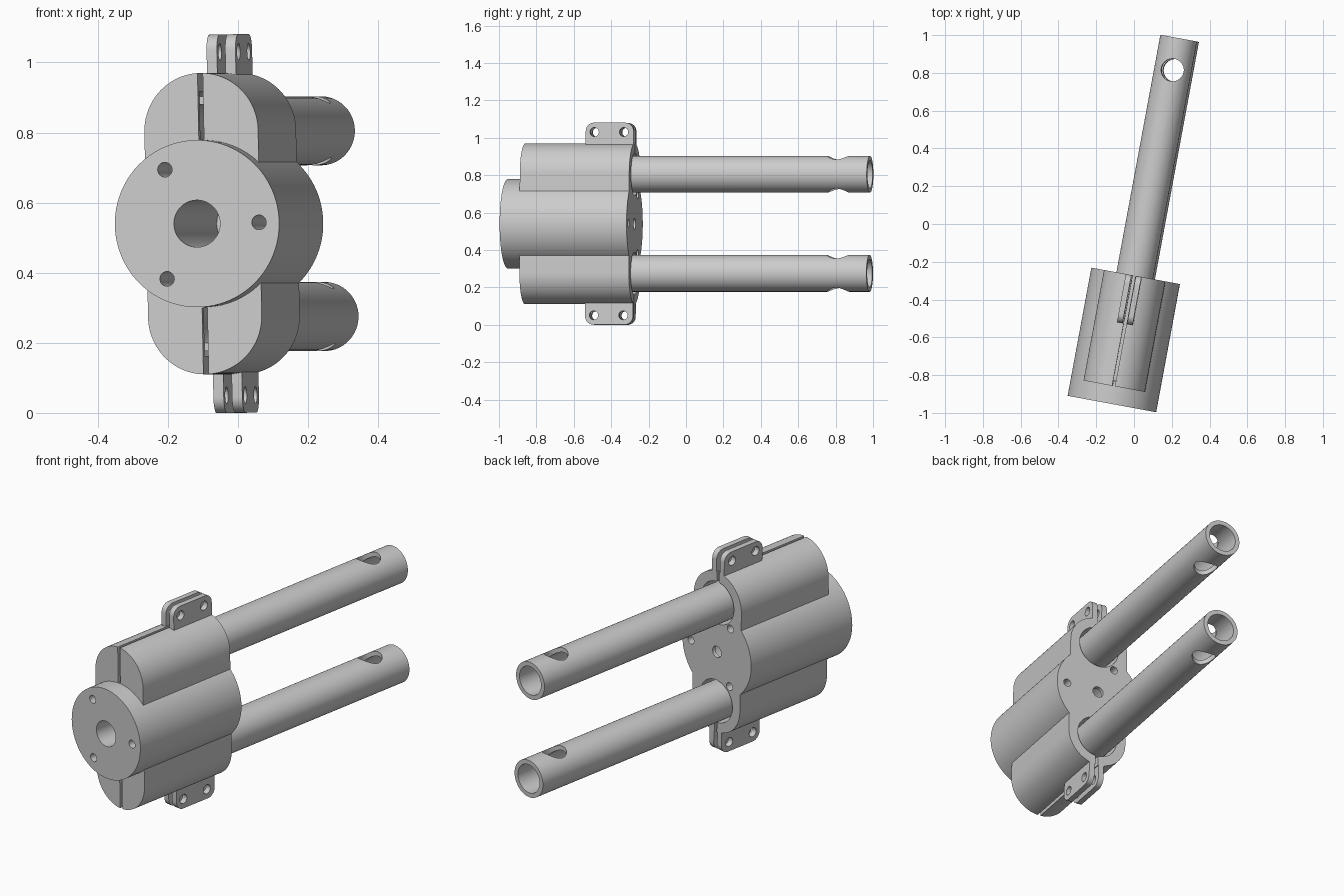
import bpy, bmesh
from math import cos, sin, pi, radians
from mathutils import Matrix

if "Cube" in bpy.data.objects:
    bpy.data.objects.remove(bpy.data.objects["Cube"])

# Local frame: y runs along the tubes from the hub's front face, z joins the tubes
PLACE = (Matrix.Translation((-0.117, -0.953, 0.54))
         @ Matrix.Rotation(radians(-10.5), 4, 'Z')
         @ Matrix.Rotation(radians(-1.15), 4, 'Y'))
LENGTH, TUBE_Z = 0.69, 0.265
SIDES = (1, -1)


def arc(cx, cy, r, a0, a1, n):
    return [(cx + r * cos(a0 + (a1 - a0) * i / n), cy + r * sin(a0 + (a1 - a0) * i / n))
            for i in range(n + 1)]


def circle(cx, cy, r, n=64):
    return arc(cx, cy, r, 0, 2 * pi, n)[:-1]


def prism(name, profile, axis, a0, a1):
    """Extrude a closed 2D profile along an axis from a0 to a1."""
    put = {'X': lambda p, q, a: (a, p, q),
           'Y': lambda p, q, a: (p, a, q),
           'Z': lambda p, q, a: (p, q, a)}[axis]
    bm = bmesh.new()
    lo = [bm.verts.new(put(p, q, a0)) for p, q in profile]
    hi = [bm.verts.new(put(p, q, a1)) for p, q in profile]
    bm.faces.new(lo)
    bm.faces.new(hi)
    n = len(profile)
    for i in range(n):
        j = (i + 1) % n
        bm.faces.new((lo[i], lo[j], hi[j], hi[i]))
    bmesh.ops.recalc_face_normals(bm, faces=bm.faces)
    mesh = bpy.data.meshes.new(name)
    bm.to_mesh(mesh)
    bm.free()
    ob = bpy.data.objects.new(name, mesh)
    bpy.context.collection.objects.link(ob)
    return ob


def combine(target, tool, op='DIFFERENCE'):
    tool.hide_render = True
    mod = target.modifiers.new("bool", 'BOOLEAN')
    mod.operation, mod.solver, mod.object = op, 'EXACT', tool
    bpy.context.view_layer.objects.active = target
    bpy.ops.object.modifier_apply(modifier=mod.name)
    bpy.data.objects.remove(tool)


def finish(ob):
    ob.matrix_world = PLACE
    bpy.ops.object.select_all(action='DESELECT')
    ob.select_set(True)
    bpy.context.view_layer.objects.active = ob
    bpy.ops.object.shade_smooth_by_angle(angle=radians(30))


# Housing: round hub joined with the two rounded clamp lobes
housing = prism("clamp_housing", circle(0, 0, 0.2385, 96), 'Y', 0, LENGTH)
lobes = arc(0, TUBE_Z, 0.165, 0, pi, 40) + arc(0, -TUBE_Z, 0.165, pi, 2 * pi, 40)
combine(housing, prism("lobes", lobes, 'Y', 0.095, LENGTH), 'UNION')

# Paired clamp ears with rounded outer corners
for s in SIDES:
    ear = ([(0.43, s * 0.40), (LENGTH, s * 0.40)]
           + [(y, s * z) for y, z in arc(LENGTH - 0.045, 0.495, 0.045, 0, pi / 2, 10)]
           + [(y, s * z) for y, z in arc(0.475, 0.495, 0.045, pi / 2, pi, 10)])
    for side in SIDES:
        combine(housing, prism("ear", ear, 'X', side * 0.012, side * 0.042), 'UNION')

# Tube sockets, clamping slots and ear bolt holes
for s in SIDES:
    combine(housing, prism("socket", circle(0, s * TUBE_Z, 0.113), 'Y', 0.12, 0.8))
    slot = [(-0.0075, s * 0.24), (0.0075, s * 0.24), (0.0075, s * 0.6), (-0.0075, s * 0.6)]
    combine(housing, prism("slot", slot, 'Y', 0.05, 0.8))
    for y in (0.477, 0.637):
        combine(housing, prism("bolt", circle(y, s * 0.49, 0.024, 24), 'X', -0.1, 0.1))

# Hub bore, rear centre hole and three long screw holes
combine(housing, prism("bore", circle(0, 0, 0.067), 'Y', -0.1, 0.67))
combine(housing, prism("rear_hole", circle(0, 0, 0.03, 32), 'Y', 0.6, 0.8))
for k in range(3):
    a = k * 2 * pi / 3
    combine(housing, prism("screw", circle(0.18 * cos(a), 0.18 * sin(a), 0.021, 24), 'Y', -0.1, 0.8))
finish(housing)

# Hollow tubes with a cross hole near the far end
for s, name in zip(SIDES, ("upper_tube", "lower_tube")):
    tube = prism(name, circle(0, s * TUBE_Z, 0.0985), 'Y', 0.125, 1.969)
    combine(tube, prism("inside", circle(0, s * TUBE_Z, 0.075), 'Y', 0, 2.1))
    combine(tube, prism("cross_hole", circle(0, 1.797, 0.06, 48), 'Z',
                        s * TUBE_Z - 0.2, s * TUBE_Z + 0.2))
    finish(tube)
